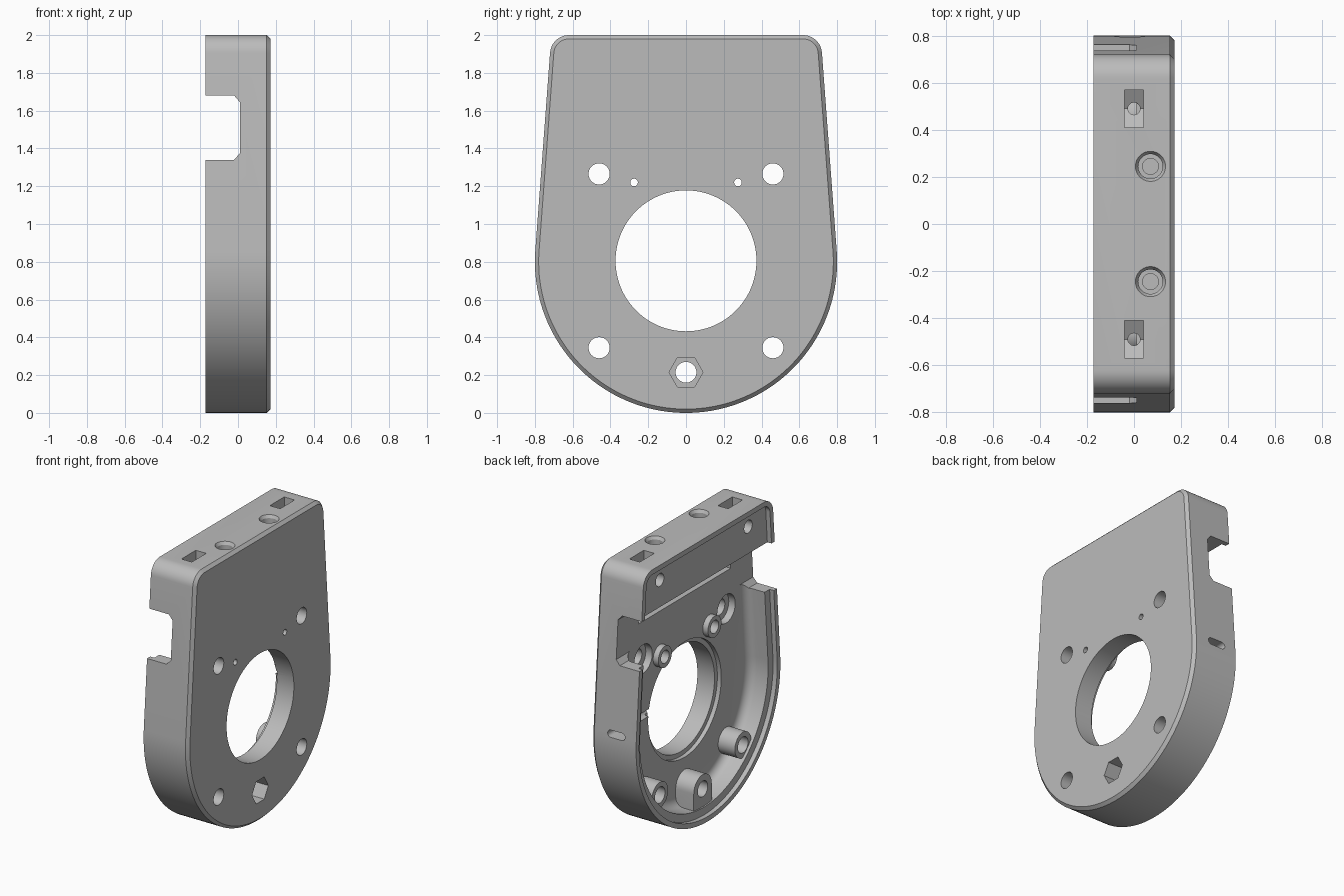
import bpy, bmesh, math
from mathutils import Vector

cube = bpy.data.objects.get("Cube")
if cube:
    bpy.data.objects.remove(cube, do_unlink=True)

grey = bpy.data.materials.new("plain_grey")
grey.use_nodes = True
colour = (0.5, 0.5, 0.5, 1)
grey.diffuse_color = colour
grey.node_tree.nodes["Principled BSDF"].inputs["Base Color"].default_value = colour

BACK, FRONT, FLOOR, RIM = -0.1725, 0.1725, 0.01, -0.14
PLACE = {"x": lambda p, t: (t, p[0], p[1]),
         "y": lambda p, t: (p[0], t, p[1]),
         "z": lambda p, t: (p[0], p[1], t)}


def loft(name, axis, sections):
    """Solid through equal-length 2D loops, each given as (position, points)."""
    bm = bmesh.new()
    loops = [[bm.verts.new(PLACE[axis](p, t)) for p in pts] for t, pts in sections]
    n = len(loops[0])
    for a, b in zip(loops, loops[1:]):
        for i in range(n):
            j = (i + 1) % n
            bm.faces.new((a[i], a[j], b[j], b[i]))
    bm.faces.new(loops[0])
    bm.faces.new(loops[-1])
    bmesh.ops.recalc_face_normals(bm, faces=bm.faces)
    mesh = bpy.data.meshes.new(name)
    bm.to_mesh(mesh)
    bm.free()
    obj = bpy.data.objects.new(name, mesh)
    bpy.context.collection.objects.link(obj)
    mesh.materials.append(grey)
    return obj


def circle(u, v, r, n=40):
    return [(u + r * math.cos(2 * math.pi * i / n), v + r * math.sin(2 * math.pi * i / n))
            for i in range(n)]


def rect(u0, u1, v0, v1):
    return [(u0, v0), (u1, v0), (u1, v1), (u0, v1)]


def prism(axis, pts, a, b):
    return loft("cutter", axis, [(a, pts), (b, pts)])


def combine(tool, operation="DIFFERENCE"):
    mod = housing.modifiers.new("shape", "BOOLEAN")
    mod.operation, mod.object, mod.solver = operation, tool, "EXACT"
    bpy.context.view_layer.objects.active = housing
    bpy.ops.object.modifier_apply(modifier=mod.name)
    bpy.data.objects.remove(tool, do_unlink=True)


# Outline: large lower arc, tapered sides, small top corners
LOW, HIGH = Vector((0, 0.8)), Vector((0.62, 1.9))
R_LOW, R_HIGH = 0.8, 0.1
span = HIGH - LOW
TILT = math.atan2(span.y, span.x) - math.acos((R_LOW - R_HIGH) / span.length)


def half_arc(c, r, a, b, n):
    return [(c.x + r * math.cos(a + (b - a) * i / n), c.y + r * math.sin(a + (b - a) * i / n))
            for i in range(n + 1)]


def outline(inset, flat_top=None):
    pts = half_arc(LOW, R_LOW - inset, -math.pi / 2, TILT, 40)
    if flat_top is None:
        pts += half_arc(HIGH, R_HIGH - inset, TILT, math.pi / 2, 10)
    else:
        y, z = pts[-1]
        pts.append((y - (flat_top - z) * math.tan(TILT), flat_top))
    return pts + [(-y, z) for y, z in reversed(pts[1:])]


# Body with a chamfered front edge
housing = loft("motor_housing", "x", [(BACK, outline(0)), (0.152, outline(0)),
                                      (FRONT, outline(0.02))])

# Rim step, then the filleted cavity below the solid top block
combine(prism("x", outline(0.035), BACK - 0.1, RIM))
fillet = 0.06
sections = [(RIM - 0.02, outline(0.09, 1.68))]
for i in range(7):
    a = math.pi / 2 * i / 6
    sections.append((FLOOR - fillet * (1 - math.sin(a)),
                     outline(0.09 + fillet * (1 - math.cos(a)), 1.68)))
combine(loft("cutter", "x", sections))

# Side notches across the full width, and the trough behind them
combine(prism("y", [(-0.3, 1.34), (-0.02, 1.34), (FLOOR, 1.375), (FLOOR, 1.645),
                    (-0.02, 1.68), (-0.3, 1.68)], -1, 1))
combine(prism("x", rect(-0.51, 0.51, 1.53, 1.68), -0.05, 0.11))

# Posts and bosses on the cavity floor
for s in (-1, 1):
    combine(prism("x", circle(s * 0.46, 0.345, 0.09), -0.12, 0.05), "UNION")
    combine(prism("x", circle(s * 0.275, 1.22, 0.075), -0.03, 0.05), "UNION")
U_post = half_arc(Vector((0, 0.215)), 0.1, 0, math.pi, 20) + [(-0.1, 0.05), (0.1, 0.05)]
combine(prism("x", U_post, -0.13, 0.05), "UNION")

# Shaft opening with a shallow step on the inside
combine(prism("x", circle(0, 0.805, 0.373, 96), -0.3, 0.3))
combine(prism("x", circle(0, 0.805, 0.405, 96), -0.05, 0.04))

# Mounting holes, mirrored
for s in (-1, 1):
    for z in (0.345, 1.265):
        combine(prism("x", circle(s * 0.46, z, 0.056), -0.3, 0.3))
    combine(prism("x", circle(s * 0.46, 1.265, 0.1), -0.05, 0.06))
    combine(prism("x", circle(s * 0.275, 1.22, 0.02), -0.3, 0.3))
    combine(prism("x", circle(s * 0.275, 1.22, 0.045), -0.1, 0.08))

    # Nut traps, their screw holes and drains in the top block
    y = s * 0.49
    trap = [(y - 0.08, 2.1), (y - 0.08, 1.825), (y, 1.78), (y + 0.08, 1.825), (y + 0.08, 2.1)]
    combine(prism("x", trap, -0.04, 0.04))
    combine(prism("x", circle(y, 1.87, 0.045), -0.3, 0.08))
    combine(prism("z", circle(0, y, 0.026), 1.62, 1.9))

    # Stepped vertical bolt holes
    y = s * 0.245
    combine(loft("cutter", "z", [(1.84, circle(0.07, y, 0.052)), (1.98, circle(0.07, y, 0.052)),
                                 (2.01, circle(0.07, y, 0.07))]))
    combine(prism("z", circle(0.07, y, 0.034), 1.6, 1.9))

# Bottom hole with hexagonal recess
combine(prism("x", circle(0, 0.215, 0.055), -0.3, 0.3))
combine(prism("x", circle(0, 0.215, 0.09, 6), 0.06, 0.3))

# Cable slot through one side into the shaft opening
slot = (half_arc(Vector((0.025, 0.865)), 0.025, -math.pi / 2, math.pi / 2, 8)
        + half_arc(Vector((-0.06, 0.865)), 0.025, math.pi / 2, math.pi * 1.5, 8))
combine(prism("y", slot, 0.3, 1))

# Smooth curves with crisp edges
bpy.ops.object.select_all(action="DESELECT")
housing.select_set(True)
bpy.context.view_layer.objects.active = housing
bpy.ops.object.shade_smooth_by_angle(angle=math.radians(30))
